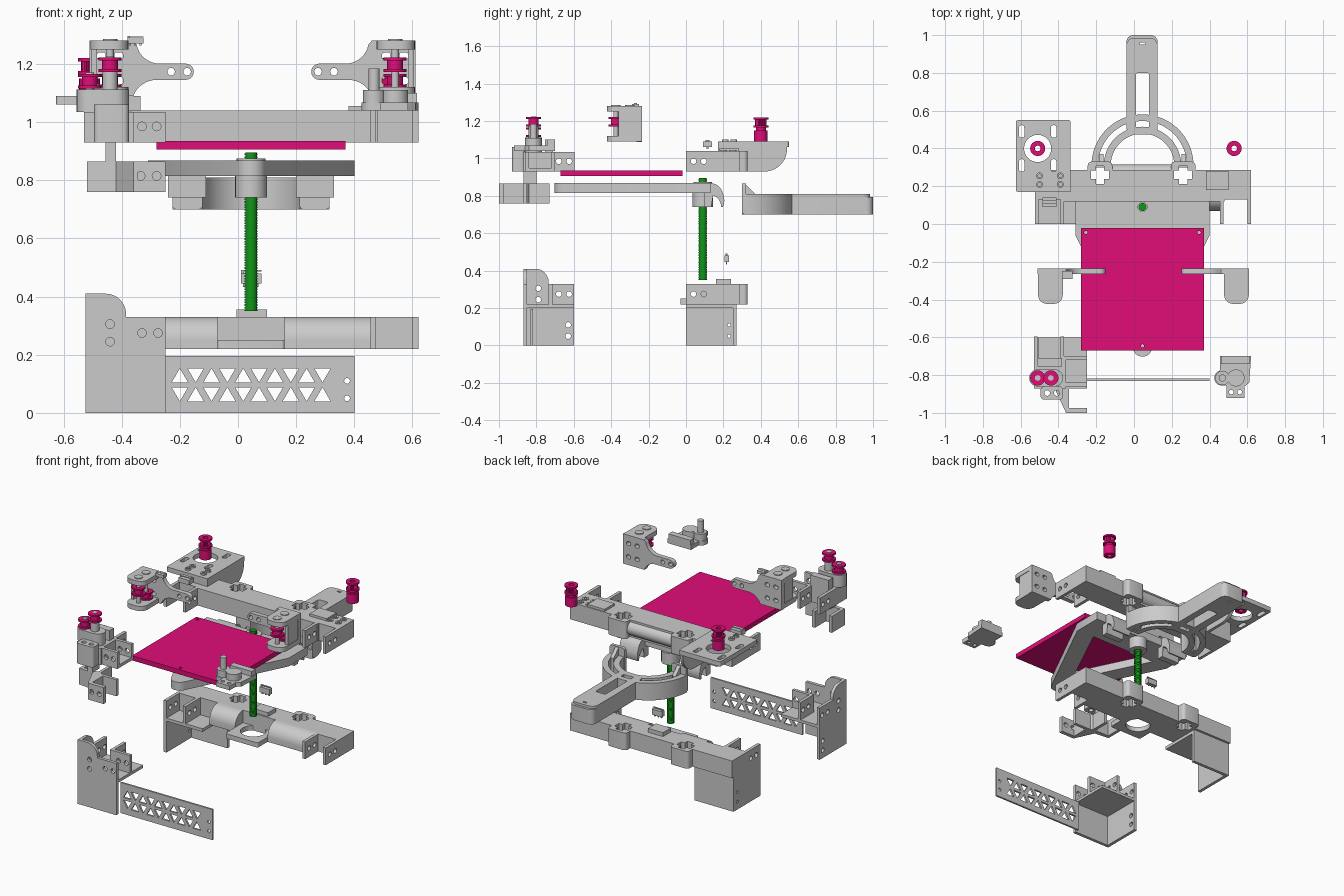
import bpy, bmesh, math
from mathutils import Vector
from mathutils.geometry import tessellate_polygon

parts = {}
PUT = {'x': lambda u, v, w: (w, u, v), 'y': lambda u, v, w: (u, w, v), 'z': lambda u, v, w: (u, v, w)}

def slab(name, axis, lo, hi, outline, *holes):
    """Extrude an outline with holes along an axis into the named part."""
    if name not in parts:
        parts[name] = bmesh.new()
    bm, put = parts[name], PUT[axis]
    loops = [outline, *holes]
    flat = [p for l in loops for p in l]
    a = [bm.verts.new(put(u, v, lo)) for u, v in flat]
    b = [bm.verts.new(put(u, v, hi)) for u, v in flat]
    for t in tessellate_polygon([[Vector((u, v, 0)) for u, v in l] for l in loops]):
        bm.faces.new([a[i] for i in t])
        bm.faces.new([b[i] for i in t])
    k = 0
    for l in loops:
        n = len(l)
        for i in range(n):
            j = (i + 1) % n
            bm.faces.new((a[k + i], a[k + j], b[k + j], b[k + i]))
        k += n

def arc(cx, cy, r, a0, a1, n=12):
    return [(cx + r * math.cos(math.radians(a0 + (a1 - a0) * i / n)),
             cy + r * math.sin(math.radians(a0 + (a1 - a0) * i / n))) for i in range(n + 1)]

def circ(cx, cy, r, n=24):
    return arc(cx, cy, r, 0, 360, n)[:-1]

def rect(x0, x1, y0, y1, r=0):
    if not r:
        return [(x0, y0), (x1, y0), (x1, y1), (x0, y1)]
    return (arc(x1 - r, y0 + r, r, -90, 0, 6) + arc(x1 - r, y1 - r, r, 0, 90, 6)
            + arc(x0 + r, y1 - r, r, 90, 180, 6) + arc(x0 + r, y0 + r, r, 180, 270, 6))

def box(name, x0, x1, y0, y1, z0, z1):
    slab(name, 'z', z0, z1, rect(x0, x1, y0, y1))

def cross(cx, cy, a, b):
    return [(cx + x, cy + y) for x, y in ((-a, -b), (-b, -b), (-b, -a), (b, -a), (b, -b), (a, -b),
            (a, b), (b, b), (b, a), (-b, a), (-b, b), (-a, b))]

def pulley(name, x, y, z, h, teeth=0):
    bore = circ(x, y, .015)
    body = [p for i in range(teeth) for r, d in ((.030, 0), (.026, .5))
            for p in [(x + r * math.cos((i + d) * 2 * math.pi / teeth), y + r * math.sin((i + d) * 2 * math.pi / teeth))]]
    slab(name, 'z', z, z + h * .2, circ(x, y, .04), bore)
    slab(name, 'z', z + h * .2, z + h * .8, body or circ(x, y, .027), bore)
    slab(name, 'z', z + h * .8, z + h, circ(x, y, .04), bore)

# heated bed and lead screw
slab('bed_plate', 'z', .905, .935, rect(-.28, .37, -.67, -.02),
     *[circ(x, y, .009, 12) for x, y in ((-.255, -.045), (.345, -.045), (.045, -.645))])
for i in range(60):
    z = .35 + i * .545 / 60
    slab('lead_screw', 'z', z, z + .0055, circ(.045, .09, .022))
    slab('lead_screw', 'z', z + .0055, z + .545 / 60, circ(.045, .09, .020))

# pulleys
for n, x in (('left', -.51), ('right', .53)):
    pulley('motor_pulley_' + n, x, .40, 1.165, .055, 20)
    slab('motor_pulley_' + n, 'z', 1.09, 1.15, circ(x, .40, .036), circ(x, .40, .015))
    slab('motor_pulley_' + n, 'z', 1.15, 1.165, circ(x, .40, .027), circ(x, .40, .015))
pulley('front_pulley_low', -.51, -.815, 1.115, .05)
pulley('front_pulley_high', -.44, -.815, 1.172, .05)

# bed carrier: triangular frame with bearing hooks
C = 'bed_carrier'
slab(C, 'z', .815, .868,
     [(-.31, .13), (-.31, -.06)] + arc(.045, -.65, .052, 200, 340) + [(.40, -.06), (.40, .13)],
     [(-.19, -.05), (.045, -.53), (.28, -.05)], circ(.045, .09, .024))
hook = ([(.095, .74), (.135, .74), (.135, .815)] + arc(.12, .74, .068, 78, 0, 8)
        + arc(.12, .776, .085, -25, 20, 4) + arc(.13, .80, .068, 20, 90, 8) + [(.095, .868)])
for x0 in (-.24, .20):
    slab(C, 'x', x0, x0 + .13, hook)
slab(C, 'z', .74, .815, circ(.045, .09, .055), circ(.045, .09, .024))
slab(C, 'z', .868, .875, circ(.045, .09, .05), circ(.045, .09, .024))

# rear beams, lower and upper, with cross-slotted rod clips
def beam(n, z, y0):
    t = z + .11
    out = [(-.37, y0), (.48, y0), (.48, .285)]
    for cx in (.26, -.18):
        out += [(cx + .065, .285)] + arc(cx + .045, .31, .02, 0, 90, 4) + arc(cx - .045, .31, .02, 90, 180, 4) + [(cx - .065, .285)]
    out += [(-.37, .285)]
    slab(n, 'z', z, t, out, cross(-.18, .26, .048, .022), cross(.26, .26, .048, .022))
    hs = [circ(y, z + .055, .015, 16) for y in (.04, .095)]
    for x in (-.525, -.39, .455, .60):     # end sockets
        slab(n, 'x', x, x + .02, rect(0, .27, z, t), *hs)
    for x0, x1 in ((-.525, -.37), (.455, .62)):
        box(n, x0, x1, .13, .285, z, t)
    return t

L, U = 'rear_lower_beam', 'rear_upper_beam'
beam(L, .22, .15)
beam(U, .93, .12)
for x0, x1 in ((-.25, -.07), (.16, .455)):
    slab(L, 'x', x0, x1, [(.15, .22), (.15, .33)] + arc(.15, .25, .08, 90, 180, 10) + [(.07, .22)])
slab(L, 'z', .22, .25, rect(-.07, .16, -.03, .2, .01), circ(.045, .09, .075, 32))
box(L, -.005, .10, .16, .24, .33, .355)
slab(L, 'x', -.525, -.505, rect(0, .27, 0, .22), circ(.23, .05, .009, 12), circ(.23, .11, .009, 12))
box(L, -.525, -.25, .25, .27, 0, .22)
box(L, -.525, -.25, 0, .27, .2, .22)
slab(U, 'x', -.14, .20, [(.285, .95)] + arc(.27, .985, .045, -70, 70, 8) + [(.285, 1.02)])
for x in (.51, .57):
    for y in (.2, .25):
        slab(U, 'z', 1.04, 1.045, circ(x, y, .02), circ(x, y, .01))
box(U, .38, .50, .18, .28, 1.04, 1.055)

# motor mount on the upper beam
M = 'motor_mount'
slots = [rect(-.51 + sx * .085 - .014, -.51 + sx * .085 + .014, .40 + sy * .09 - .033, .40 + sy * .09 + .033, .012)
         for sx in (-1, 1) for sy in (-1, 1)]
slab(M, 'z', 1.06, 1.09, rect(-.625, -.335, .17, .55, .012), circ(-.51, .40, .072, 32), *slots)
slab(M, 'x', -.355, -.335, [(.17, 1.09), (.17, .93)] + arc(.42, 1.05, .12, -90, 0, 10) + [(.54, 1.09)])
box(M, -.525, -.335, .17, .285, 1.03, 1.06)
for x in (-.50, -.39):
    for y in (.21, .255):
        slab(M, 'z', 1.09, 1.1, circ(x, y, .018), circ(x, y, .009))

# limit switches
def switch(n, x, y, z, w, d, h):
    box(n, x, x + w, y, y + d, z, z + h)
    for k in (.1, .42, .75):
        box(n, x + w * k, x + w * (k + .12), y + d * .4, y + d * .6, z - h * .35, z)
    box(n, x, x + w, y + d * .3, y + d * .7, z + h * 1.2, z + h * 1.3)
    box(n, x, x + w * .15, y + d * .3, y + d * .7, z + h, z + h * 1.25)

switch('z_limit_switch', .01, .205, .445, .07, .025, .035)
switch('y_limit_switch', -.485, .09, 1.06, .075, .05, .03)
switch('x_limit_switch', -.38, -.29, 1.27, .055, .04, .02)

# gantry carriages, mirrored about x = 0.05
def carriage(side, f):
    n = side + '_carriage'
    F = lambda pts: [(f(x), y) for x, y in pts]
    bores = [F(circ(-.44, y, .013, 16)) for y in (-.30, -.375)]
    cap = arc(-.46, -.375, .048, 180, 270, 6) + arc(-.425, -.375, .048, 270, 360, 6) + [(-.377, -.26), (-.508, -.26)]
    for z0, z1 in ((1.09, 1.12), (1.25, 1.28)):
        slab(n, 'z', z0, z1, F(cap), *bores)
    wall = [(-.51, 1.09), (-.36, 1.09)] + arc(-.28, 1.06, .085, 160, 90, 8) + arc(-.18, 1.173, .028, -90, 90, 10) \
        + arc(-.27, 1.281, .08, 270, 190, 8) + [(-.36, 1.28), (-.51, 1.28)]
    slab(n, 'y', -.265, -.235, F(wall), F(circ(-.23, 1.173, .013, 16)), F(circ(-.175, 1.173, .013, 16)),
         *[F(rect(x, x + .03, z, z + .025, .01)) for x in (-.485, -.425) for z in (1.13, 1.215)])
    for y in (-.30, -.375):
        slab(n, 'z', 1.09, 1.265, F(circ(-.44, y, .013, 16)))
        slab(n, 'z', 1.28, 1.285, F(circ(-.44, y, .025)))
    box(n, f(-.505), f(-.485), -.36, -.26, 1.12, 1.25)
    pulley(side + '_carriage_pulley_high', f(-.44), -.375, 1.172, .05)
    pulley(side + '_carriage_pulley_low', f(-.44), -.30, 1.12, .045)

carriage('left', lambda x: x)
carriage('right', lambda x: .1 - x)

# front right idler holder
I = 'front_right_idler'
slab(I, 'z', 1.04, 1.068, [(.455, -.70), (.455, -.77)] + arc(.465, -.815, .04, 110, 270, 10)
     + [(.49, -.855), (.49, -.92), (.585, -.92), (.585, -.86), (.61, -.84), (.62, -.70)],
     circ(.515, -.89, .012, 16), circ(.56, -.89, .012, 16))
slab(I, 'z', 1.068, 1.11, circ(.468, -.815, .038))
slab(I, 'z', 1.068, 1.11, circ(.54, -.815, .045))
slab(I, 'z', 1.11, 1.185, circ(.468, -.815, .019))
box(I, .46, .615, -.74, -.70, 1.068, 1.10)

# front left upper corner with pulley posts
T = 'front_left_upper_corner'
box(T, -.53, -.36, -.87, -.71, .93, 1.035)
hs = lambda *c: [circ(u, v, .015, 16) for u, v in c]
slab(T, 'x', -.53, -.51, rect(-.74, -.595, .93, 1.035), *hs((-.68, .985), (-.625, .985)))
slab(T, 'x', -.39, -.37, rect(-.74, -.595, .93, 1.035), *hs((-.68, .985), (-.625, .985)))
slab(T, 'y', -.86, -.84, rect(-.37, -.25, .93, 1.035), *hs((-.33, .985), (-.28, .985)))
box(T, -.37, -.25, -.84, -.70, .93, .95)
slab(T, 'y', -.72, -.70, rect(-.37, -.25, .93, 1.035), *hs((-.33, .985), (-.28, .985)))
slab(T, 'z', .93, 1.06, rect(-.495, -.375, -.93, -.86, .02), *hs((-.46, -.895), (-.41, -.895)))
slab(T, 'z', 1.035, 1.112, arc(-.51, -.815, .045, 90, 270) + arc(-.42, -.815, .045, 270, 450))
box(T, -.51, -.38, -.755, -.71, 1.035, 1.10)
for x, z in ((-.51, 1.17), (-.44, 1.225)):
    slab(T, 'z', 1.11, z, circ(x, -.815, .015))
slab(T, 'z', 1.11, 1.172, circ(-.44, -.815, .026))

# front left middle corner
D = 'front_left_middle_corner'
slab(D, 'z', .76, .865, [(-.52, -.73), (-.52, -.86), (-.42, -.87), (-.36, -1), (-.345, -1), (-.345, -.87),
                         (-.38, -.84), (-.50, -.84), (-.50, -.73)])
slab(D, 'y', -1, -.975, rect(-.36, -.25, .76, .865), *hs((-.335, .815), (-.28, .815)))
box(D, -.40, -.38, -.84, -.73, .76, .865)
box(D, -.38, -.25, -.87, -.85, .76, .865)
slab(D, 'z', .865, .93, rect(-.455, -.42, -.87, -.80))

# front left lower corner: open leg, shelf and rounded sockets
G = 'front_left_lower_corner'
slab(G, 'y', -.87, -.85, [(-.525, 0), (-.25, 0), (-.25, .33), (-.385, .33)] + arc(-.455, .34, .07, 0, 90, 8) + [(-.525, .41)],
     *hs((-.44, .305), (-.44, .245), (-.33, .275), (-.275, .275)))
slab(G, 'x', -.525, -.505, [(-.87, 0), (-.60, 0), (-.60, .33), (-.735, .33)] + arc(-.805, .34, .07, 0, 90, 8) + [(-.87, .41)],
     *hs((-.79, .305), (-.79, .245), (-.68, .275), (-.625, .275), (-.63, .05), (-.63, .11)))
box(G, -.525, -.25, -.87, -.60, .2, .218)
slab(G, 'x', -.39, -.37, rect(-.735, -.60, .2, .33), *hs((-.68, .275), (-.625, .275)))
slab(G, 'y', -.735, -.715, rect(-.385, -.25, .2, .33), *hs((-.33, .275), (-.275, .275)))

# perforated front panel
tris = []
for row, z in enumerate((.105, .04)):
    for i in range(10):
        x, s = -.2 + i * .0545, 1 if (i + row) % 2 == 0 else -1
        tris.append([(x - .028, z + .024 - s * .024), (x + .028, z + .024 - s * .024), (x, z + .024 + s * .024)])
slab('front_panel', 'y', -.831, -.819, rect(-.25, .40, 0, .195), *tris, circ(.375, .05, .01, 12), circ(.375, .11, .01, 12))

# spool holder: slotted handle and double arch
H = 'spool_holder'
for r0, r1 in ((.235, .27), (.168, .205)):
    slab(H, 'z', .70, .81, arc(.045, .31, r1, 0, 180, 40) + arc(.045, .31, r0, 180, 0, 40))
for z0, z1, r in ((.70, .795, .035), (.795, .81, .04)):
    e = 1.0 if r < .04 else .985
    slab(H, 'z', z0, z1, rect(-.04, .125, .475, e, r), rect(.01, .08, .50, .80, .012), rect(.033, .057, .95, .962))
for x0 in (-.225, .212):
    slab(H, 'y', .30, .32, rect(x0, x0 + .103, .70, .865, .012), *hs((x0 + .02, .77), (x0 + .083, .77)))
    slab(H, 'x', x0 + .04, x0 + .063, [(.32, .70), (.37, .70), (.37, .81), (.32, .86)])

# turn the collected geometry into objects
def paint(name, c):
    m = bpy.data.materials.new(name)
    m.diffuse_color = c
    return m

pink, green = paint('pink', (.75, .004, .19, 1)), paint('green', (.006, .3, .01, 1))
for name, bm in parts.items():
    bmesh.ops.recalc_face_normals(bm, faces=bm.faces[:])
    me = bpy.data.meshes.new(name)
    bm.to_mesh(me)
    bm.free()
    if 'pulley' in name or name == 'bed_plate':
        me.materials.append(pink)
    elif name == 'lead_screw':
        me.materials.append(green)
    ob = bpy.data.objects.new(name, me)
    bpy.context.collection.objects.link(ob)
    ob.select_set(True)
    bpy.context.view_layer.objects.active = ob
bpy.ops.object.shade_smooth_by_angle(angle=math.radians(30))
